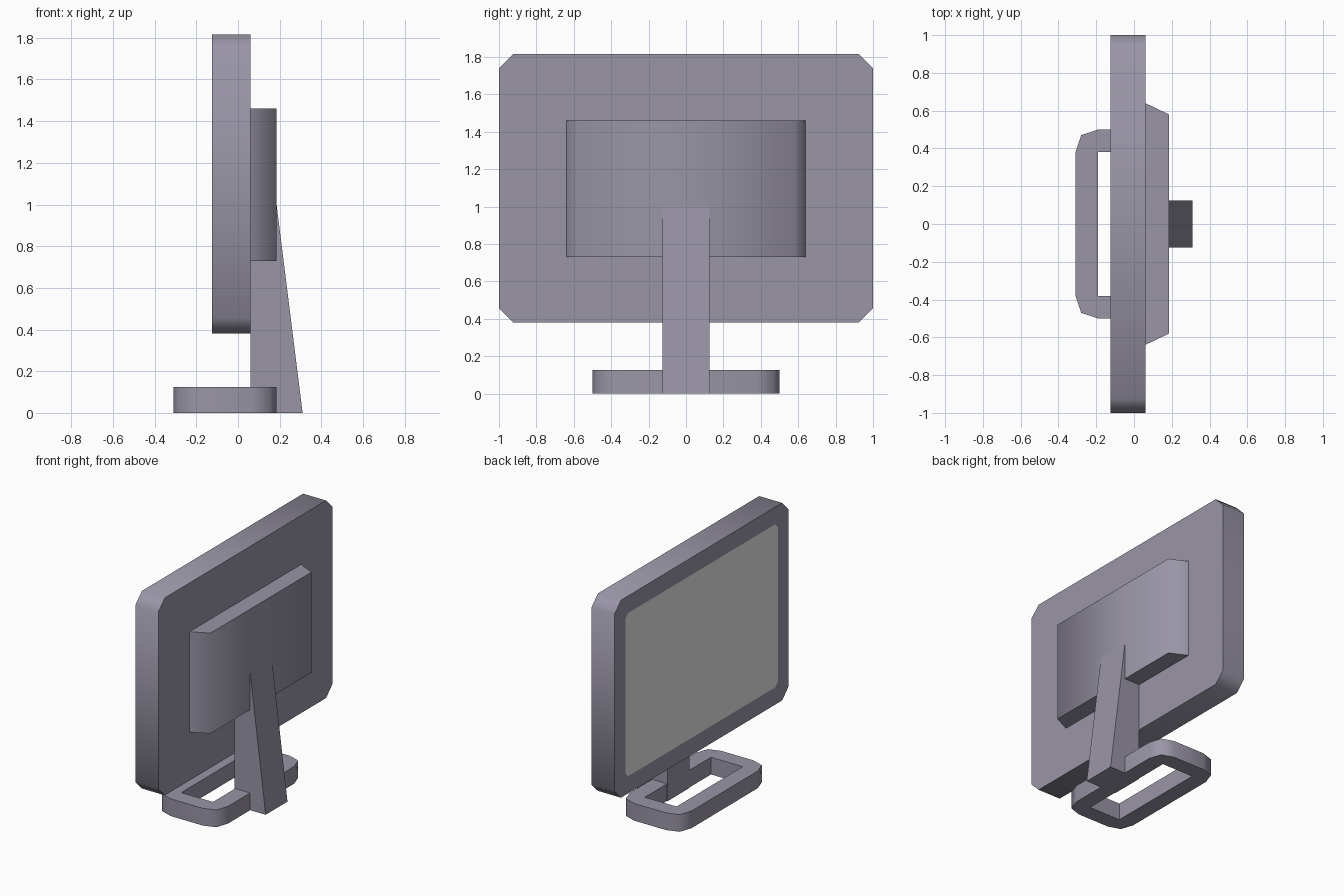
import bpy, bmesh, math
from mathutils import Vector

cube = bpy.data.objects.get("Cube")
if cube:
    bpy.data.objects.remove(cube)


def material(name, rgb):
    mat = bpy.data.materials.new(name)
    mat.use_nodes = True
    mat.diffuse_color = (*rgb, 1)
    mat.node_tree.nodes["Principled BSDF"].inputs["Base Color"].default_value = (*rgb, 1)
    return mat


casing = material("grey violet plastic", (0.32, 0.30, 0.38))
glass = material("pale grey screen", (0.8, 0.8, 0.8))


def chamfered(y, z0, z1, c):
    """Outline (y, z) of a rectangle with cut corners."""
    return [(y, z0 + c), (y, z1 - c), (y - c, z1), (c - y, z1),
            (-y, z1 - c), (-y, z0 + c), (c - y, z0), (y - c, z0)]


def extrude(bm, points, offset):
    """Solid from a closed outline; returns the starting cap."""
    cap = bm.faces.new([bm.verts.new(p) for p in points])
    copy = bmesh.ops.duplicate(bm, geom=[cap, *cap.edges, *cap.verts])
    end = next(g for g in copy["geom"] if isinstance(g, bmesh.types.BMFace))
    bmesh.ops.translate(bm, vec=Vector(offset), verts=end.verts)
    edges = list(cap.edges) + list(end.edges)
    bmesh.ops.bridge_loops(bm, edges=edges)
    bmesh.ops.recalc_face_normals(bm, faces=bm.faces)
    return cap


def finish(name, bm, *mats):
    bmesh.ops.recalc_face_normals(bm, faces=bm.faces)
    mesh = bpy.data.meshes.new(name)
    bm.to_mesh(mesh)
    bm.free()
    for m in mats:
        mesh.materials.append(m)
    obj = bpy.data.objects.new(name, mesh)
    bpy.context.collection.objects.link(obj)
    bpy.ops.object.select_all(action='DESELECT')
    obj.select_set(True)
    bpy.context.view_layer.objects.active = obj
    bpy.ops.object.shade_smooth_by_angle(angle=math.radians(70))
    return obj


# Display panel, with the screen inset in the face towards -x
FRONT, BACK = -0.125, 0.06
bm = bmesh.new()
outline = chamfered(1, 0.38, 1.815, 0.075)
face = extrude(bm, [(FRONT, y, z) for y, z in outline], (BACK - FRONT, 0, 0))
corners = {Vector((FRONT, *p)).freeze(): q
           for p, q in zip(outline, chamfered(0.875, 0.505, 1.69, 0.03))}
bmesh.ops.inset_individual(bm, faces=[face], thickness=0)
for v in face.verts:
    nearest = min(corners, key=lambda k: (k - v.co).length)
    v.co = (FRONT, *corners[nearest])
face.material_index = 1
finish("display_panel", bm, casing, glass)

# Housing behind the panel, tapering at both ends
REAR = 0.185
bm = bmesh.new()
extrude(bm, [(BACK, -0.64, 0.73), (REAR, -0.58, 0.73),
             (REAR, 0.58, 0.73), (BACK, 0.64, 0.73)], (0, 0, 0.73))
finish("rear_housing", bm, casing)

# Wedge-shaped stand
bm = bmesh.new()
extrude(bm, [(BACK, -0.125, 0), (0.31, -0.125, 0),
             (REAR, -0.125, 1), (BACK, -0.125, 1)], (0, 0.25, 0))
finish("stand", bm, casing)

# Base ring: rounded outside, rectangular opening
MID, HEIGHT = -0.0625, 0.125
quarter = [(0.2475, 0.38), (0.2175, 0.47), (0.1275, 0.5)]
outer = []
for sx, sy in ((1, 1), (-1, 1), (-1, -1), (1, -1)):
    pts = quarter if sx == sy else quarter[::-1]
    outer += [(MID + sx * x, sy * y) for x, y in pts]
inner = [(MID + sx * 0.1275, sy * 0.38) for sx, sy in ((1, 1), (-1, 1), (-1, -1), (1, -1))]
bm = bmesh.new()


def loop(points, z):
    return [bm.verts.new((x, y, z)) for x, y in points]


out0, out1 = loop(outer, 0), loop(outer, HEIGHT)
in0, in1 = loop(inner, 0), loop(inner, HEIGHT)
for lo, hi in ((out0, out1), (in0, in1)):
    for i in range(len(lo)):
        bm.faces.new((lo[i - 1], lo[i], hi[i], hi[i - 1]))
for o, n in ((out0, in0), (out1, in1)):
    for i in range(4):
        a, b = 3 * i, (3 * i + 3) % 12
        bm.faces.new((n[i], o[a], o[a + 1], o[a + 2]))
        bm.faces.new((n[i], o[a + 2], o[b], n[(i + 1) % 4]))
finish("base_ring", bm, casing)
